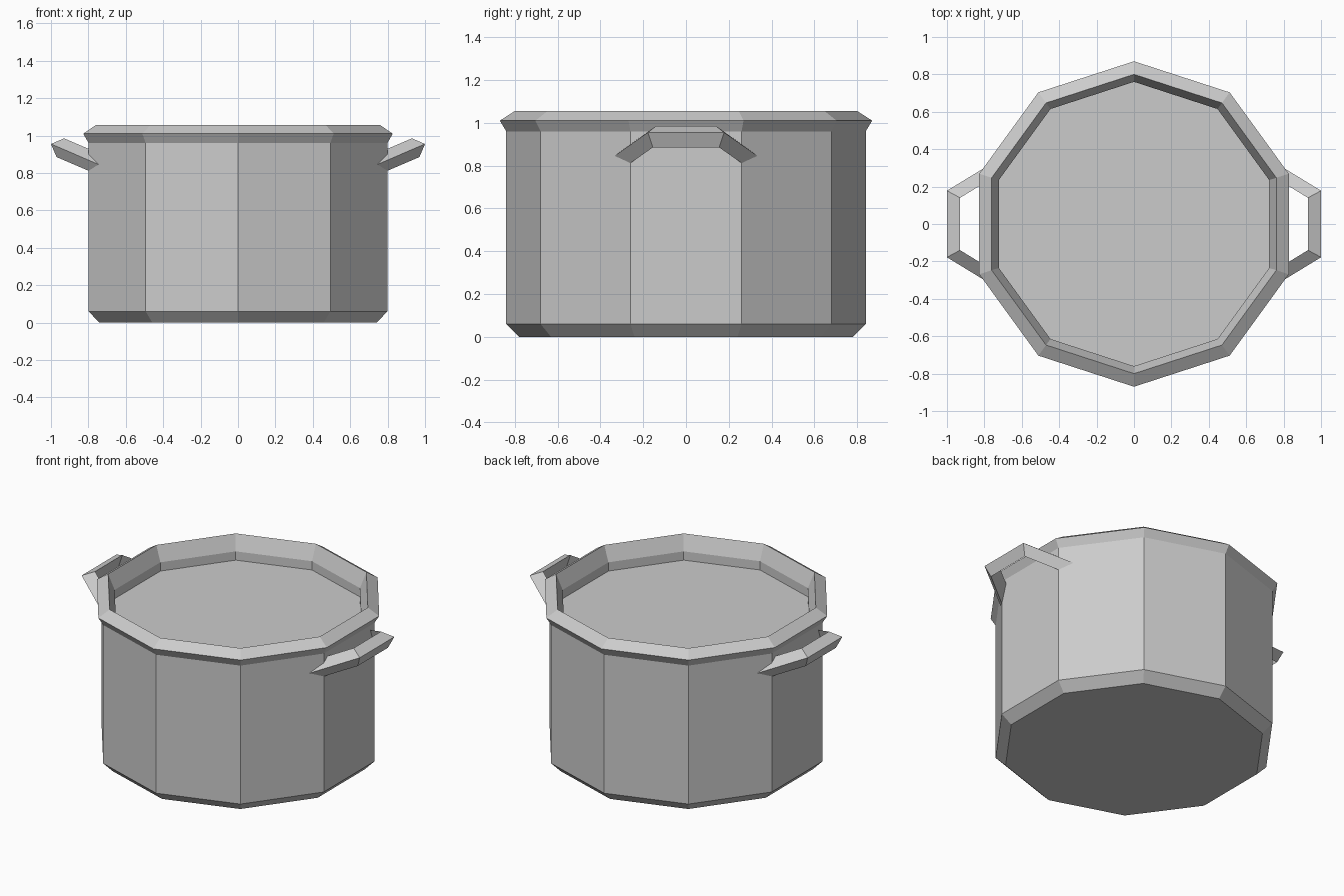
import bpy, bmesh, math

if "Cube" in bpy.data.objects:
    bpy.data.objects.remove(bpy.data.objects["Cube"])


def make_object(name, rings, closed_loop_caps=True):
    """Skin a list of equal-sized point rings and cap both ends."""
    bm = bmesh.new()
    vs = [[bm.verts.new(p) for p in ring] for ring in rings]
    n = len(vs[0])
    for a, b in zip(vs, vs[1:]):
        for i in range(n):
            j = (i + 1) % n
            bm.faces.new((a[i], a[j], b[j], b[i]))
    bm.faces.new(vs[0][::-1])
    bm.faces.new(vs[-1])
    bmesh.ops.recalc_face_normals(bm, faces=bm.faces)
    mesh = bpy.data.meshes.new(name)
    bm.to_mesh(mesh)
    bm.free()
    ob = bpy.data.objects.new(name, mesh)
    bpy.context.collection.objects.link(ob)
    return ob


# pot body: ten-sided lathe profile (radius, z), from base up over rim to inner surface
profile = [(0.78, 0), (0.84, 0.06), (0.84, 0.96), (0.87, 1.01),
           (0.80, 1.055), (0.76, 0.957), (0.76, 0.90)]
SIDES = 10
make_object("pot_body", [
    [(r * math.sin(math.tau * i / SIDES), r * math.cos(math.tau * i / SIDES), z)
     for i in range(SIDES)] for r, z in profile])

# handles: triangular bar, straight grip in the middle, legs running down into the wall
section = [(1.0, 0.178, 0.955), (0.93, 0.14, 0.985), (0.97, 0.155, 0.885)]
LEG_X = 0.725


def leg_end(p):
    d = p[0] - LEG_X
    return (LEG_X, p[1] + 0.61 * d, p[2] - 0.43 * d)


half = [[leg_end(p) for p in section], section]
full = half + [[(x, -y, z) for x, y, z in ring] for ring in reversed(half)]
for name, s in (("handle_right", 1), ("handle_left", -1)):
    make_object(name, [[(s * x, y, z) for x, y, z in ring] for ring in full])
